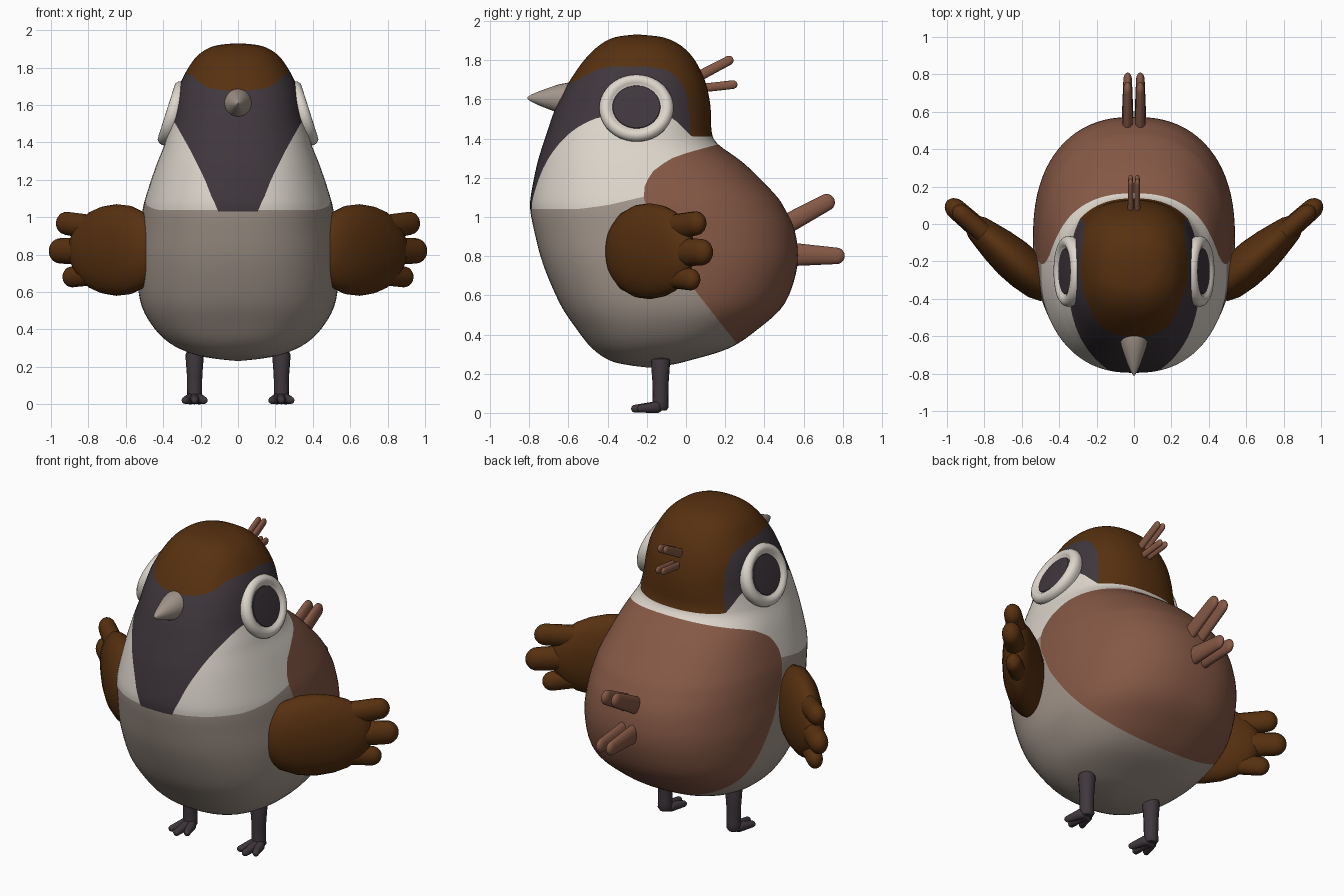
import bpy, bmesh, math
from mathutils import Vector as V

if "Cube" in bpy.data.objects:
    bpy.data.objects.remove(bpy.data.objects["Cube"])


def material(name, rgb):
    m = bpy.data.materials.new(name)
    m.diffuse_color = (*rgb, 1)
    m.use_nodes = True
    m.node_tree.nodes["Principled BSDF"].inputs["Base Color"].default_value = m.diffuse_color
    return m


CAP = material("dark_brown", (0.095, 0.030, 0.005))
DARK = material("charcoal", (0.050, 0.038, 0.047))
WHITE = material("cream_white", (0.72, 0.67, 0.60))
BELLY = material("warm_grey", (0.36, 0.30, 0.255))
RUST = material("rust_brown", (0.235, 0.098, 0.060))


def spow(c, n):
    return math.copysign(abs(c) ** (2 / n), c)


def interp(x, pts):
    """Piecewise linear lookup."""
    if x <= pts[0][0]:
        return pts[0][1]
    for (a, fa), (b, fb) in zip(pts, pts[1:]):
        if x <= b:
            return fa + (fb - fa) * (x - a) / (b - a)
    return pts[-1][1]


def loft(rings, seg=24, n=2.0):
    """Skin oval rings (centre, axis a, axis b) into a closed bmesh."""
    bm = bmesh.new()
    loops = []
    for c, a, b in rings:
        loop = []
        for i in range(seg):
            t = 2 * math.pi * i / seg
            loop.append(bm.verts.new(c + a * spow(math.cos(t), n) + b * spow(math.sin(t), n)))
        loops.append(loop)
    for p, q in zip(loops, loops[1:]):
        for i in range(seg):
            j = (i + 1) % seg
            bm.faces.new((p[i], p[j], q[j], q[i]))
    bm.faces.new(loops[0])
    bm.faces.new(loops[-1])
    bmesh.ops.recalc_face_normals(bm, faces=bm.faces)
    return bm


def finish(name, bm, mats, angle=50):
    me = bpy.data.meshes.new(name)
    bm.to_mesh(me)
    bm.free()
    for m in mats:
        me.materials.append(m)
    ob = bpy.data.objects.new(name, me)
    bpy.context.collection.objects.link(ob)
    bpy.ops.object.select_all(action='DESELECT')
    ob.select_set(True)
    bpy.context.view_layer.objects.active = ob
    bpy.ops.object.shade_smooth_by_angle(angle=math.radians(angle))
    return ob


def finger(name, p, q, r0, r1, side, flat, mat):
    """Rounded tapered rod from p to q; its half-width along side is flat * radius."""
    p, q, side = V(p), V(q), V(side).normalized()
    d = q - p
    up = d.cross(side).normalized()
    length = d.length
    rings = []
    for k in range(5):
        a = math.pi / 2 * k / 5 + 0.12
        rings.append((r0 * (1 - math.cos(a)), r0 * math.sin(a)))
    rings.append((r0, r0))
    for k in range(6):
        a = math.pi / 2 * k / 5.3
        rings.append((length - r1 + r1 * math.sin(a), r1 * math.cos(a)))
    u = d.normalized()
    return finish(name, loft([(p + u * h, side * r * flat, up * r) for h, r in rings], 16), [mat])


# ---- Body: height, front y, back y, half width
KEYS = [
    (.232, -.20, -.18, .01), (.245, -.30, -.08, .13), (.268, -.39, .02, .24),
    (.33, -.48, .22, .37), (.43, -.56, .37, .465), (.56, -.645, .505, .525),
    (.76, -.73, .57, .54), (.93, -.775, .555, .525), (1.04, -.795, .505, .51),
    (1.12, -.79, .45, .49), (1.27, -.76, .30, .44), (1.37, -.73, .165, .40),
    (1.43, -.71, .132, .382), (1.52, -.68, .128, .355), (1.6, -.645, .12, .34),
    (1.7, -.59, .095, .315), (1.8, -.52, .045, .265), (1.87, -.45, -.02, .21),
    (1.915, -.37, -.11, .13), (1.93, -.27, -.23, .02)]


def catmull(a, b, c, d, t):
    return .5 * (2 * b + (c - a) * t + (2 * a - 5 * b + 4 * c - d) * t * t
                 + (3 * b - a - 3 * c + d) * t ** 3)


rows = []
for i in range(len(KEYS) - 1):
    quad = [KEYS[max(0, min(len(KEYS) - 1, i + k))] for k in (-1, 0, 1, 2)]
    for s in range(4):
        rows.append([catmull(*vals, s / 4) for vals in zip(*quad)])
rows.append(KEYS[-1])
body = loft([(V((0, (f + b) / 2, z)), V((w, 0, 0)), V((0, (b - f) / 2, 0)))
             for z, f, b, w in rows], 80, 2.35)

# Borders of the plumage patches
CAP_LINE = [(-.62, 1.67), (-.55, 1.70), (-.45, 1.755), (-.38, 1.768), (-.2, 1.768), (-.1, 1.75),
            (-.05, 1.72), (0, 1.64), (.015, 1.58), (.03, 1.41)]
MASK_FRONT = [(.11, 1.03), (.18, 1.21), (.25, 1.35), (.34, 1.51)]
MASK_REAR = [(-.2, 1.55), (-.06, 1.5), (0, 1.44), (.03, 1.41)]
BACK_LINE = [(.2, .38), (.34, .27), (.62, .05), (.8, -.08), (1.0, -.19), (1.1, -.215), (1.17, -.21),
             (1.245, -.16), (1.31, -.055), (1.345, .07), (1.375, .18), (1.40, .6)]
CHEST_LINE = [(-.55, 1.04), (-.4, 1.06), (-.2, 1.107)]


def back_patch(p):
    return p.y - interp(p.z, BACK_LINE)


def cap_patch(p):
    return p.z - interp(p.y, CAP_LINE)


def mask_patch(p):
    if p.y < -.25:
        return p.z - interp(abs(p.x), MASK_FRONT)
    return p.z - interp(p.y, MASK_REAR)


def chest_patch(p):
    return p.z - interp(p.y, CHEST_LINE)


PATCHES = [(back_patch, 1), (cap_patch, 2), (mask_patch, 3), (chest_patch, 4)]
for f, _ in PATCHES:  # cut the skin along each border
    cut = []
    for e in list(body.edges):
        a, b = e.verts
        fa, fb = f(a.co), f(b.co)
        if fa * fb < 0:
            t = min(.98, max(.02, fa / (fa - fb)))
            cut.append(bmesh.utils.edge_split(e, a, t)[1])
    bmesh.ops.connect_verts(body, verts=cut)
for face in body.faces:
    c = face.calc_center_median()
    face.material_index = next((i for f, i in PATCHES if f(c) > 0), 0)
finish("body", body, [BELLY, RUST, CAP, DARK, WHITE])

# ---- Beak
beak = [(-.54, .085), (-.60, .083), (-.65, .073), (-.70, .055), (-.75, .036), (-.79, .018), (-.81, .004)]
finish("beak", loft([(V((0, y, 1.607 - .05 * r)), V((r * .95, 0, 0)), V((0, 0, r))) for y, r in beak]), [BELLY])

# Wing rings: distance along the wing, half height, half thickness
WING = [(-.105, .02, .01), (-.09, .09, .045), (-.06, .145, .075), (0, .198, .1), (.1, .236, .112),
        (.2, .245, .112), (.3, .232, .1), (.38, .205, .085), (.45, .155, .07), (.5, .09, .045), (.525, .02, .01)]

for s, side in ((1, "left"), (-1, "right")):
    # ---- Eye: raised ring and dark disc, tilted with the head
    nrm = V((s * .953, 0, .303))
    tan = V((-s * .303, 0, .953))
    eye = V((s * .348, -.253, 1.555))

    def disc(prof):
        return loft([(eye + nrm * h, V((0, r, 0)), tan * r * .94) for r, h in prof], 40)

    finish(side + "_eye_ring", disc([(.17, -.06), (.187, -.015), (.19, .005), (.184, .022), (.168, .036),
                                     (.15, .037), (.135, .03), (.124, .02)]), [WHITE])
    finish(side + "_eye_pupil", disc([(.123, .019), (.12, .024), (.06, .028)]), [DARK])

    # ---- Wing with three feather tips
    ax = V((s * .753, .658, 0))
    across = V((s * .658, -.753, 0))
    root = V((s * .5, -.315, .825))
    finish(side + "_wing", loft([(root + ax * u, across * t, V((0, 0, h))) for u, h, t in WING], 32), [CAP])
    for k, (z0, z1, u, r) in enumerate([(.93, .975, .615, .062), (.82, .82, .665, .068), (.71, .675, .57, .056)]):
        p, q = root + ax * .25, root + ax * u
        p.z, q.z = z0, z1
        finger(f"{side}_wing_feather_{k + 1}", p, q, r * 1.1, r, across, .8, CAP)

    # ---- Leg and foot
    x = s * .232
    leg = [(.012, .03), (.03, .042), (.06, .04), (.15, .041), (.26, .049), (.275, .046), (.283, .03)]
    finish(side + "_leg", loft([(V((x, -.13, z)), V((r, 0, 0)), V((0, r, 0))) for z, r in leg], 16), [DARK])
    for k in (-1, 0, 1):
        finger(f"{side}_toe_{k + 2}", (x + k * .012, -.12, .032), (x + k * .055, -.28 + .03 * abs(k), .02),
               .03, .02, (1, 0, 0), 1, DARK)

    # ---- Tail and nape feathers
    for name, p, q, r0, r1, xo, flat in (
            ("upper_tail", (.48, .945), (.755, 1.095), .05, .043, .034, .55),
            ("lower_tail", (.50, .81), (.81, .80), .058, .042, .034, .55),
            ("upper_nape", (.06, 1.715), (.24, 1.81), .026, .024, .018, .6),
            ("lower_nape", (.06, 1.655), (.262, 1.678), .022, .022, .018, .6)):
        finger(f"{side}_{name}_feather", (s * xo, *p), (s * xo, *q), r0, r1, (1, 0, 0), flat, RUST)
